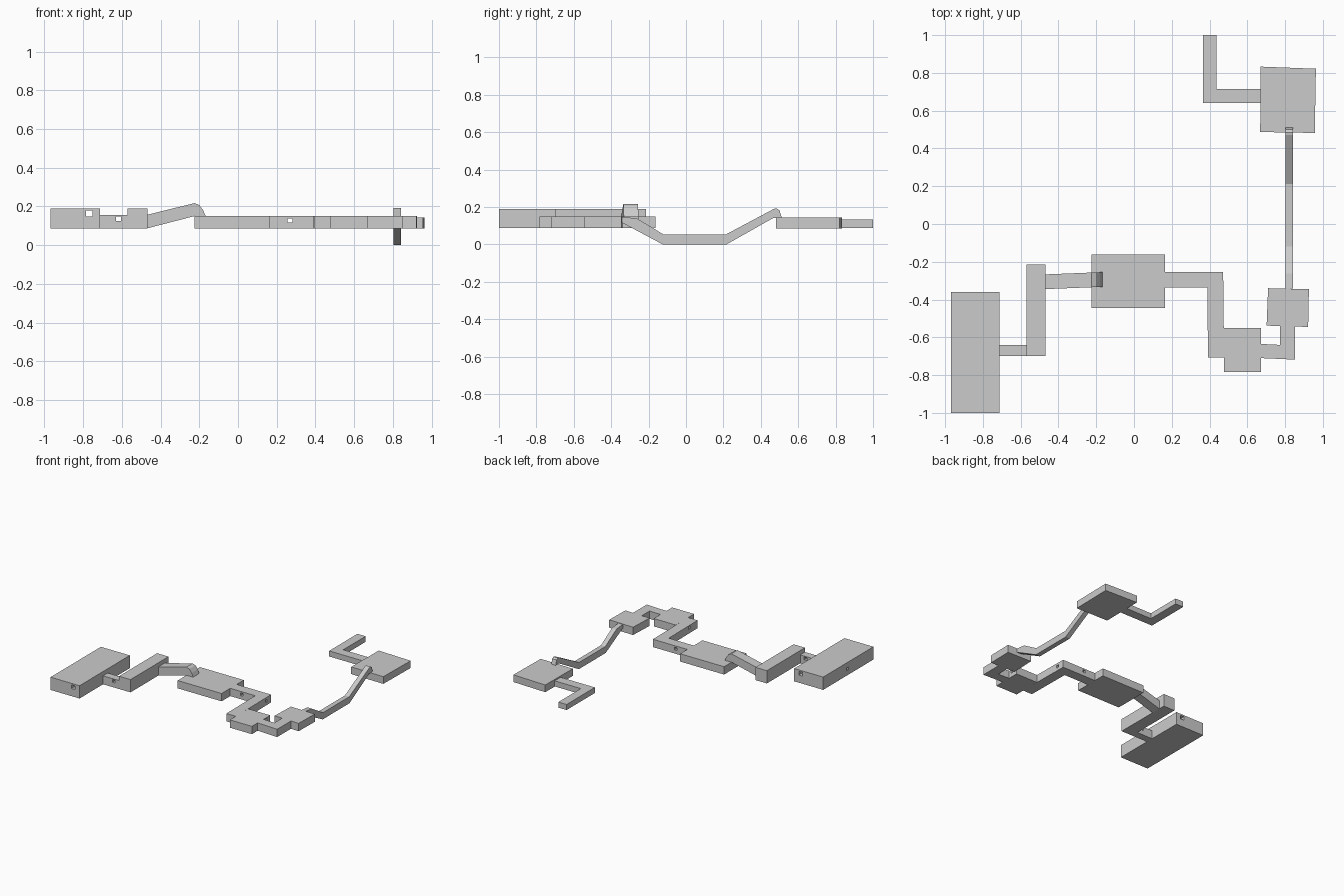
import bpy, bmesh
from mathutils import Vector


def extrude(name, loop, offset):
    """Solid made from one polygon swept along an offset vector."""
    bm = bmesh.new()
    face = bm.faces.new([bm.verts.new(p) for p in loop])
    res = bmesh.ops.extrude_face_region(bm, geom=[face], use_keep_orig=True)
    moved = [v for v in res["geom"] if isinstance(v, bmesh.types.BMVert)]
    bmesh.ops.translate(bm, verts=moved, vec=Vector(offset))
    bmesh.ops.recalc_face_normals(bm, faces=bm.faces)
    mesh = bpy.data.meshes.new(name)
    bm.to_mesh(mesh)
    bm.free()
    ob = bpy.data.objects.new(name, mesh)
    bpy.context.collection.objects.link(ob)
    return ob


def plan(name, pts, z0=0.087, z1=0.15):
    return extrude(name, [(x, y, z0) for x, y in pts], (0, 0, z1 - z0))


def box(name, x0, x1, y0, y1, z0=0.087, z1=0.15):
    return plan(name, [(x0, y0), (x1, y0), (x1, y1), (x0, y1)], z0, z1)


def cut(targets, *bounds):
    """Square window bored through the target parts."""
    cutter = box("window_cutter", *bounds)
    cutter.hide_render = True
    cutter.hide_set(True)
    for ob in targets:
        mod = ob.modifiers.new("window", 'BOOLEAN')
        mod.operation = 'DIFFERENCE'
        mod.solver = 'EXACT'
        mod.object = cutter


# West hall and its link to the tall corridor
hall = box("west_hall", -0.97, -0.712, -1.0, -0.36, z1=0.19)
link = box("west_link", -0.712, -0.57, -0.70, -0.64, z1=0.155)
box("tall_corridor", -0.57, -0.468, -0.70, -0.215, z1=0.19)

# Sloping duct that bends down into the middle room's roof
duct = extrude("roof_duct",
               [(x, -0.342, z) for x, z in [(-0.468, 0.087), (-0.468, 0.157), (-0.224, 0.217),
                                            (-0.20, 0.207), (-0.18, 0.18), (-0.167, 0.15),
                                            (-0.224, 0.15)]], (0, 0.078, 0))
for v in duct.data.vertices:  # slight turn to the north
    v.co.y += 0.04 * (v.co.x + 0.40)

# Middle room and bent corridor
box("middle_room", -0.226, 0.165, -0.445, -0.162)
bend = plan("bent_corridor", [(0.165, -0.335), (0.388, -0.335), (0.392, -0.708), (0.477, -0.708),
                              (0.472, -0.253), (0.165, -0.253)])

# South room, short elbow and east room
south = box("south_room", 0.476, 0.672, -0.783, -0.55)
plan("elbow_corridor", [(0.672, -0.71), (0.852, -0.718), (0.852, -0.541), (0.772, -0.539),
                        (0.772, -0.64), (0.672, -0.635)])
plan("east_room", [(0.702, -0.538), (0.922, -0.545), (0.926, -0.345), (0.71, -0.34)])

# Dipping duct between the east room and the north room roof
extrude("dipping_duct",
        [(0.803, y, z) for y, z in [(-0.342, 0.147), (-0.262, 0.139), (-0.12, 0.053),
                                    (0.213, 0.053), (0.47, 0.19), (0.485, 0.192), (0.50, 0.182),
                                    (0.512, 0.142), (0.468, 0.142), (0.217, 0.0), (-0.125, 0.0),
                                    (-0.342, 0.116)]], (0.039, 0, 0))

# North room and its exit corridor
plan("north_room", [(0.668, 0.487), (0.957, 0.482), (0.963, 0.822), (0.671, 0.833)],
     0.085, 0.143)
plan("exit_corridor", [(0.364, 0.64), (0.67, 0.64), (0.67, 0.715), (0.437, 0.715),
                       (0.437, 1.0), (0.364, 1.0)], 0.087, 0.132)

# Small windows
cut([hall], -0.785, -0.753, -1.1, -0.2, 0.148, 0.178)
cut([hall], -1.1, -0.70, -0.685, -0.66, 0.125, 0.148)
cut([link], -0.63, -0.604, -0.8, -0.5, 0.125, 0.147)
cut([bend], 0.257, 0.281, -0.4, -0.2, 0.116, 0.138)
cut([bend], 0.36, 0.52, -0.327, -0.306, 0.111, 0.132)
cut([south, bend], 0.36, 0.72, -0.613, -0.592, 0.121, 0.142)
